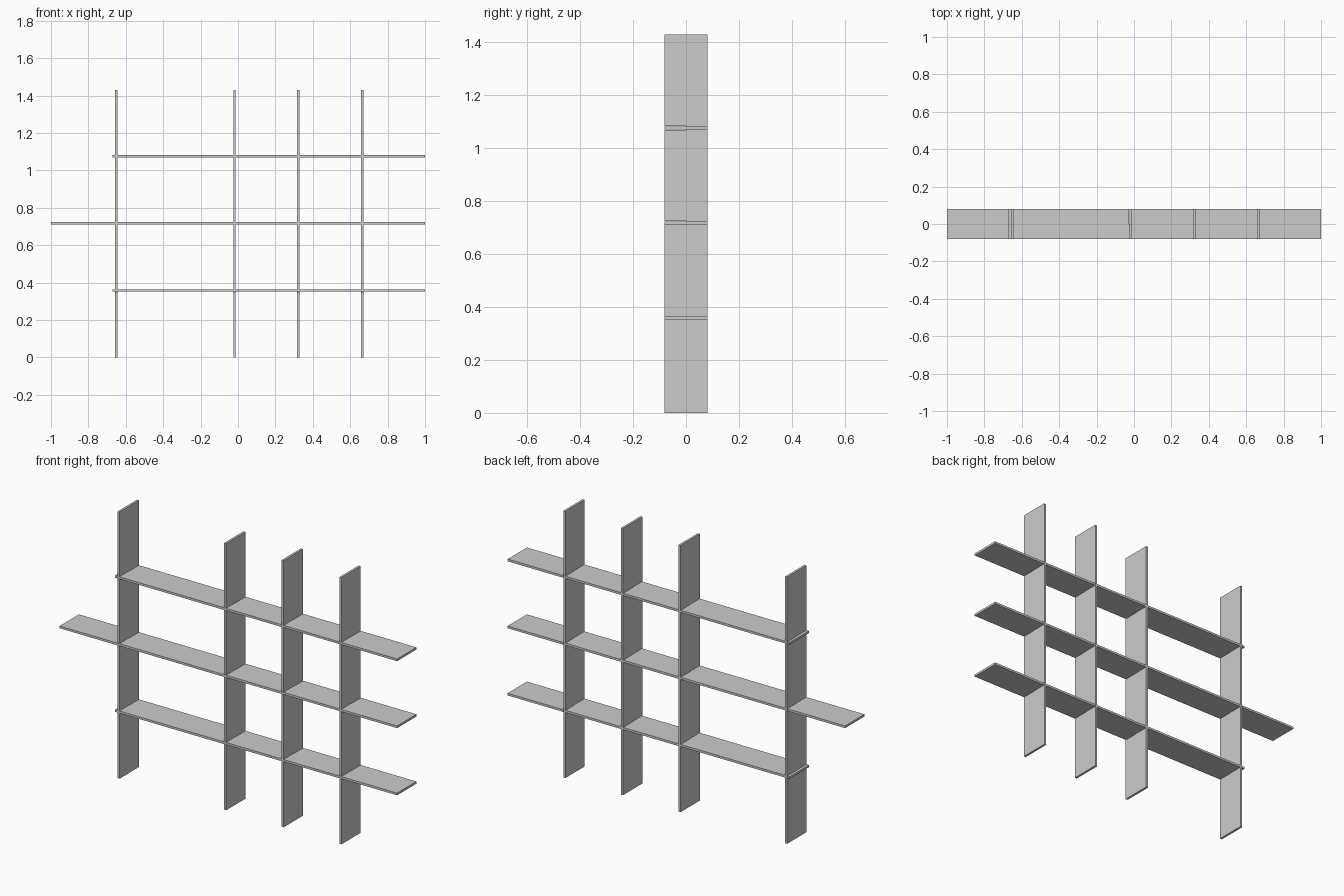
import bpy, bmesh
from mathutils import Vector

if "Cube" in bpy.data.objects:
    bpy.data.objects.remove(bpy.data.objects["Cube"])

D = 0.0815     # half depth
T = 0.012      # board thickness
SLOT = 0.0135  # slot width of the halved joints

uprights = [-0.651, -0.019, 0.322, 0.664]
shelves = [(0.357, -0.671), (0.717, -1.0), (1.0755, -0.671)]
HEIGHT = 1.4286


def board(name, start, end, slots, side, place, axis):
    """Notched board: comb outline (length, depth), slots open towards side*y."""
    pts = [(start, -side * D), (start, side * D)]
    for s in slots:
        a, b = s - SLOT / 2, s + SLOT / 2
        pts += [(a, side * D), (a, 0), (b, 0), (b, side * D)]
    pts += [(end, side * D), (end, -side * D)]
    bm = bmesh.new()
    face = bm.faces.new([bm.verts.new(place(u, y)) for u, y in pts])
    ext = bmesh.ops.extrude_face_region(bm, geom=[face])
    moved = [v for v in ext["geom"] if isinstance(v, bmesh.types.BMVert)]
    bmesh.ops.translate(bm, verts=moved, vec=Vector(axis) * T)
    bmesh.ops.recalc_face_normals(bm, faces=bm.faces)
    mesh = bpy.data.meshes.new(name)
    bm.to_mesh(mesh)
    bm.free()
    obj = bpy.data.objects.new(name, mesh)
    bpy.context.collection.objects.link(obj)


# Upright boards, slotted from the front
for i, x in enumerate(uprights):
    board(f"upright_{i + 1}", 0, HEIGHT, [z for z, _ in shelves], -1,
          lambda u, y: (x - T / 2, y, u), (1, 0, 0))

# Shelf boards, slotted from the back
for i, (z, left) in enumerate(shelves):
    board(f"shelf_{i + 1}", left, 1.0, uprights, 1,
          lambda u, y: (u, y, z - T / 2), (0, 0, 1))
